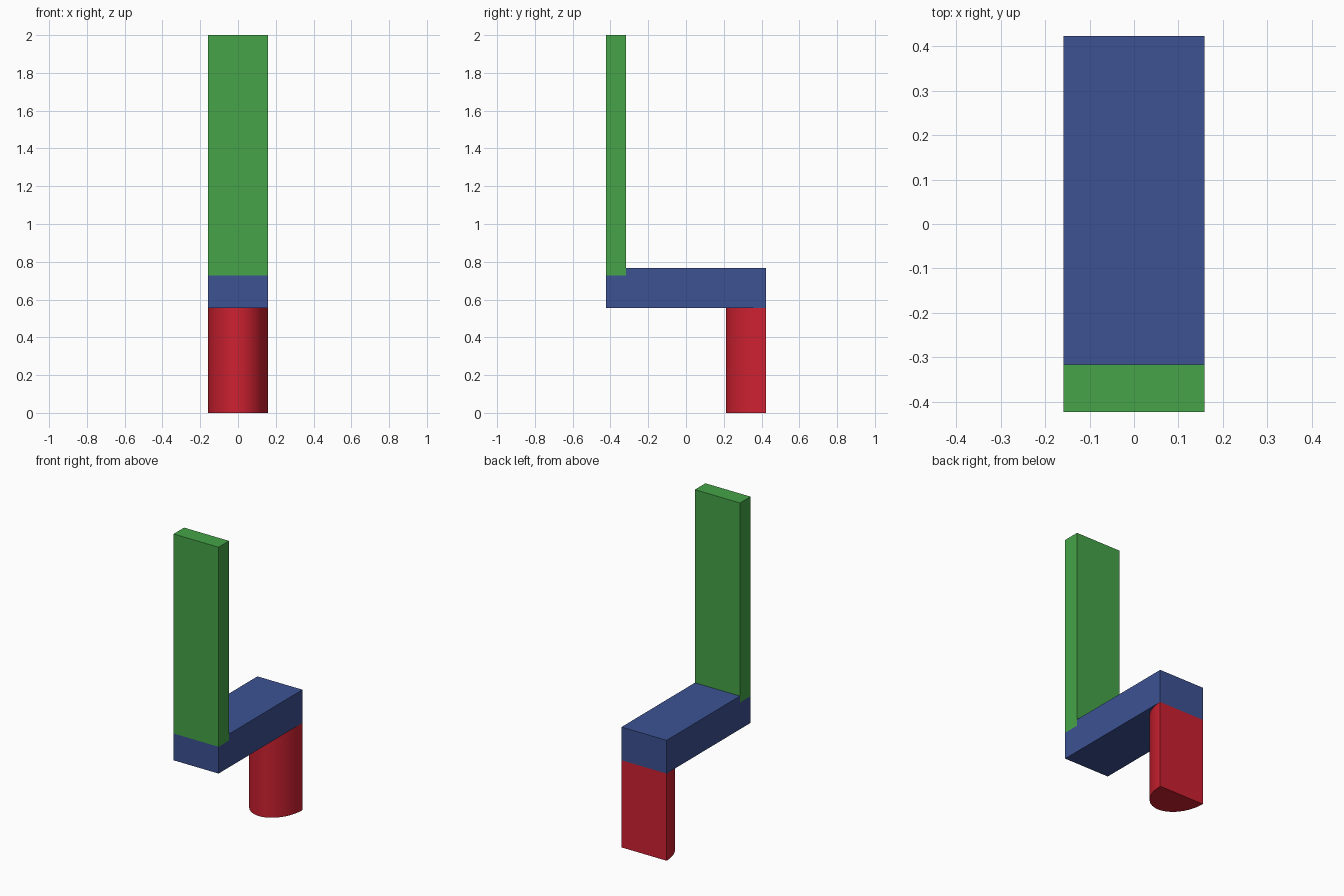
import bpy, bmesh, math

if "Cube" in bpy.data.objects:
    bpy.data.objects.remove(bpy.data.objects["Cube"])

W, D = 0.159, 0.423            # half width, half depth
BACK_Y = -0.317                # inner face of the upright
Z_LEG, Z_STEP, Z_SEAT, Z_TOP = 0.556, 0.727, 0.768, 2.0


def extrude(name, outline, offset, color):
    """Extrude a closed 3D outline along offset into a coloured solid."""
    bm = bmesh.new()
    face = bm.faces.new([bm.verts.new(p) for p in outline])
    new = bmesh.ops.extrude_face_region(bm, geom=[face])["geom"]
    bmesh.ops.translate(bm, vec=offset,
                        verts=[v for v in new if isinstance(v, bmesh.types.BMVert)])
    bmesh.ops.recalc_face_normals(bm, faces=bm.faces)
    mesh = bpy.data.meshes.new(name)
    bm.to_mesh(mesh)
    bm.free()
    obj = bpy.data.objects.new(name, mesh)
    bpy.context.collection.objects.link(obj)
    mat = bpy.data.materials.new(name + "_paint")
    mat.diffuse_color = (*color, 1)
    mat.use_nodes = True
    mat.node_tree.nodes["Principled BSDF"].inputs["Base Color"].default_value = mat.diffuse_color
    mesh.materials.append(mat)
    return obj


def side_profile(points):
    return [(-W, y, z) for y, z in points]


# Upright back panel
extrude("backrest", side_profile([(-D, Z_STEP), (BACK_Y, Z_STEP), (BACK_Y, Z_TOP), (-D, Z_TOP)]),
        (2 * W, 0, 0), (0.06, 0.37, 0.065))

# Horizontal beam with a notch that holds the upright
extrude("seat", side_profile([(-D, Z_LEG), (D, Z_LEG), (D, Z_SEAT), (BACK_Y, Z_SEAT),
                              (BACK_Y, Z_STEP), (-D, Z_STEP)]),
        (2 * W, 0, 0), (0.045, 0.085, 0.29))

# Half-elliptical leg, flat at the back
N = 32
arc = [(W * math.cos(math.pi * i / N), D - 0.212 * math.sin(math.pi * i / N), 0)
       for i in range(N + 1)]
leg = extrude("leg", arc, (0, 0, Z_LEG), (0.61, 0.015, 0.03))
bpy.context.view_layer.objects.active = leg
leg.select_set(True)
bpy.ops.object.shade_smooth_by_angle(angle=math.radians(30))
